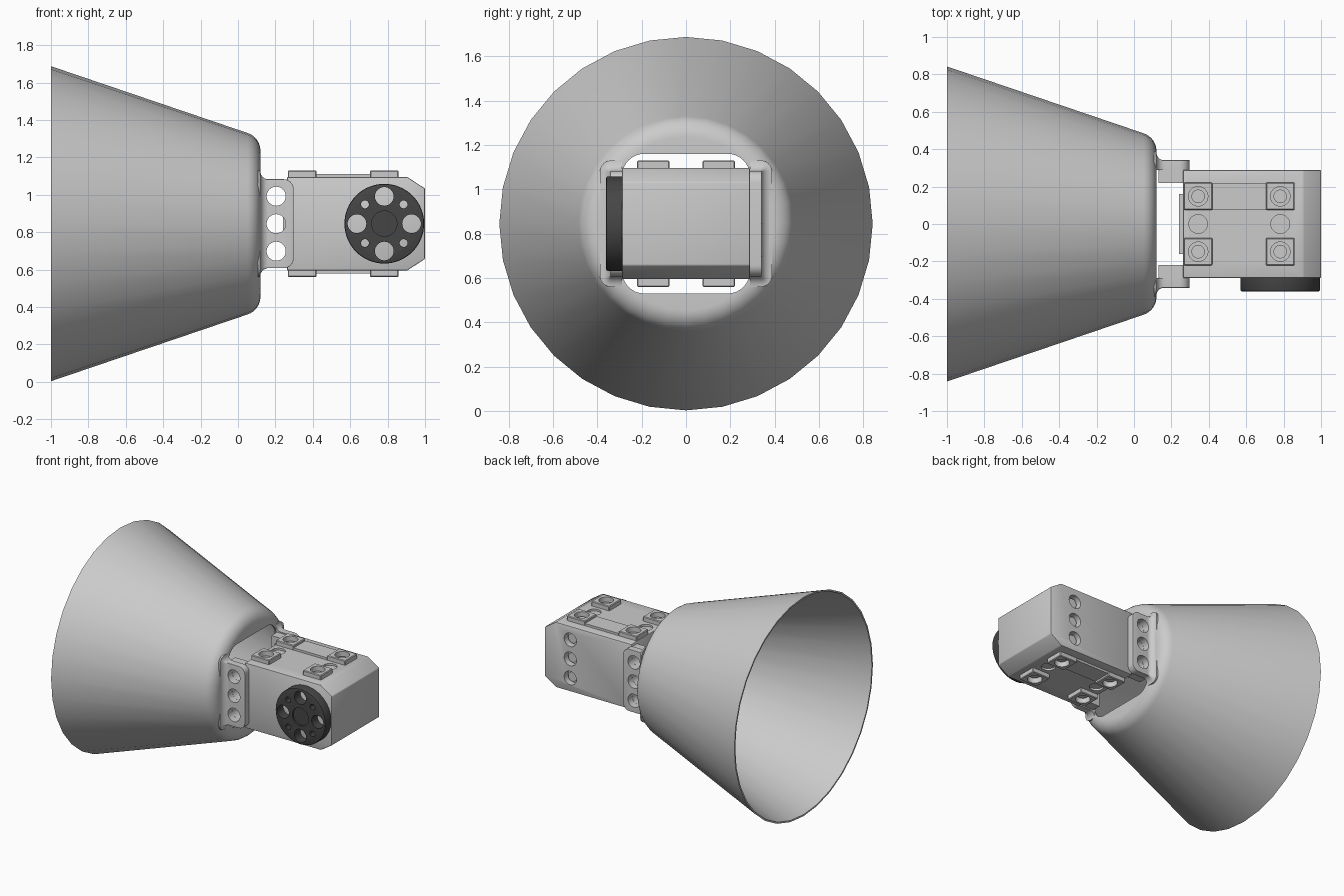
import bpy, bmesh
from math import sin, cos, pi, radians
from mathutils import Vector, Matrix

if "Cube" in bpy.data.objects:
    bpy.data.objects.remove(bpy.data.objects["Cube"])

CZ = 0.845          # height of the main axis


def finish(name, bm, mat=None, angle=30):
    bmesh.ops.recalc_face_normals(bm, faces=bm.faces)
    me = bpy.data.meshes.new(name)
    bm.to_mesh(me)
    bm.free()
    ob = bpy.data.objects.new(name, me)
    bpy.context.collection.objects.link(ob)
    if mat:
        me.materials.append(mat)
    smooth(ob, angle)
    return ob


def smooth(ob, angle=30):
    bpy.ops.object.select_all(action='DESELECT')
    ob.select_set(True)
    bpy.context.view_layer.objects.active = ob
    bpy.ops.object.shade_smooth_by_angle(angle=radians(angle))


def add_box(bm, x0, x1, y0, y1, z0, z1):
    m = Matrix.Translation(((x0 + x1) / 2, (y0 + y1) / 2, (z0 + z1) / 2))
    m = m @ Matrix.Diagonal((x1 - x0, y1 - y0, z1 - z0, 1))
    return bmesh.ops.create_cube(bm, size=1, matrix=m)['verts']


def add_cyl(bm, p0, p1, r, seg=32):
    p0, p1 = Vector(p0), Vector(p1)
    d = p1 - p0
    m = Matrix.Translation((p0 + p1) / 2) @ d.to_track_quat('Z', 'Y').to_matrix().to_4x4()
    bmesh.ops.create_cone(bm, cap_ends=True, segments=seg, radius1=r, radius2=r,
                          depth=d.length, matrix=m)


def loft(rings, loop=False):
    bm = bmesh.new()
    vs = [[bm.verts.new(p) for p in r] for r in rings]
    n = len(vs[0])
    pairs = list(zip(vs, vs[1:])) + ([(vs[-1], vs[0])] if loop else [])
    for a, b in pairs:
        for i in range(n):
            j = (i + 1) % n
            bm.faces.new((a[i], a[j], b[j], b[i]))
    if not loop:
        bm.faces.new(vs[0])
        bm.faces.new(vs[-1])
    return bm


def cut(obs, bm):
    cutter = finish('cutter', bm)
    cutter.hide_render = True
    for ob in obs:
        mod = ob.modifiers.new('cut', 'BOOLEAN')
        mod.operation, mod.solver, mod.object = 'DIFFERENCE', 'EXACT', cutter
        dg = bpy.context.evaluated_depsgraph_get()
        me = bpy.data.meshes.new_from_object(ob.evaluated_get(dg))
        ob.modifiers.clear()
        ob.data = me
        smooth(ob)
    bpy.data.objects.remove(cutter)


# Lampshade-like cone: thin lathed shell with a rounded shoulder
def shell(off):
    arc = [(0.02 + (0.1 - off) * cos(a), 0.39 + (0.1 - off) * sin(a))
           for a in [radians(72 - 9 * k) for k in range(9)]]
    return [(-1, 0.842 - off)] + arc + [(0.12 - off, 0.22)]


prof = shell(0) + shell(0.012)[::-1]
SEG = 32
rings = [[(x, r * cos(2 * pi * k / SEG), CZ + r * sin(2 * pi * k / SEG)) for x, r in prof]
         for k in range(SEG)]
cone = finish('cone_shell', loft(rings, loop=True), angle=40)

# Rounded rectangular opening in the cone's front wall
bm = bmesh.new()
add_box(bm, 0.0, 0.3, -0.288, 0.288, CZ - 0.315, CZ + 0.315)
edges = [e for e in bm.edges if abs(e.verts[0].co.x - e.verts[1].co.x) > 0.1]
bmesh.ops.bevel(bm, geom=edges, offset=0.1, segments=8, profile=0.5, affect='EDGES')
cut([cone], bm)

# Mounting tabs: filleted at the wall, rounded at the free corners
sections = [(0.106, 0.235, 0.05)]
for k in range(7):
    a = k * pi / 12
    sections.append((0.168 - 0.05 * cos(a), 0.235, max(0.003, 0.05 * (1 - sin(a)))))
for k in range(7):
    a = k * pi / 12
    sections.append((0.245 + 0.052 * sin(a), 0.183 + 0.052 * cos(a), 0.003))
tabs = []
for side, label in ((-1, 'front'), (1, 'back')):
    rings = []
    for x, h, f in sections:
        ring = [(x, side * 0.289, CZ - h - f)]
        for s, start in ((-1, -pi / 2), (1, 0)):
            for k in range(7):
                a = start + k * pi / 12
                ring.append((x, side * (0.338 + f * cos(a)), CZ + s * h + f * sin(a)))
        ring.append((x, side * 0.289, CZ + h + f))
        rings.append(ring)
    tabs.append(finish(label + '_tab', loft(rings)))

# Motor case: chamfered end
bm = bmesh.new()
outline = [(0.262, 0.595), (0.905, 0.595), (1, 0.657), (1, 1.033), (0.905, 1.095), (0.262, 1.095)]
rings = [[(x, y, z) for x, z in outline] for y in (-0.289, 0.289)]
bm.free()
bm = loft(rings)
bmesh.ops.bevel(bm, geom=bm.edges[:], offset=0.006, segments=2, profile=0.5, affect='EDGES')
case = finish('motor_case', bm)

# Case ears behind the tabs, and rear socket block
bm = bmesh.new()
for s in (-1, 1):
    y0, y1 = sorted((s * 0.22, s * 0.288))
    add_box(bm, 0.13, 0.27, y0, y1, CZ - 0.23, CZ + 0.23)
ears = finish('case_ears', bm)
bm = bmesh.new()
add_box(bm, 0.24, 0.28, -0.16, 0.16, CZ - 0.08, CZ + 0.08)
finish('rear_socket', bm)

# Square pads and joining strips on top and bottom
bm, strips = bmesh.new(), bmesh.new()
holes, recess = bmesh.new(), bmesh.new()
for s in (-1, 1):
    z = lambda h: CZ + s * h
    for x in (0.343, 0.782):
        for y in (-0.148, 0.148):
            lo, hi = sorted((z(0.24), z(0.285)))
            add_box(bm, x - 0.077, x + 0.077, y - 0.073, y + 0.073, lo, hi)
            add_cyl(holes, (x, y, z(0.225)), (x, y, z(0.3)), 0.052)
        add_cyl(recess, (x, 0, z(0.235)), (x, 0, z(0.3)), 0.05)
    lo, hi = sorted((z(0.24), z(0.267)))
    add_box(strips, 0.42, 0.705, 0.076, 0.22, lo, hi)
bmesh.ops.bevel(bm, geom=bm.edges[:], offset=0.005, segments=1, affect='EDGES')
pads = finish('case_pads', bm, angle=20)
finish('case_strips', strips)
cut([case, pads], holes)

# Three blind holes on the case back side
for k in (-1, 0, 1):
    add_cyl(recess, (0.782, 0.24, CZ + k * 0.147), (0.782, 0.35, CZ + k * 0.147), 0.052)
cut([case], recess)

# Bolt heads sunk in the pad and side holes
bm = bmesh.new()
for s in (-1, 1):
    for x in (0.343, 0.782):
        for y in (-0.148, 0.148):
            add_cyl(bm, (x, y, CZ + s * 0.22), (x, y, CZ + s * 0.255), 0.036)
for k in (-1, 0, 1):
    add_cyl(bm, (0.782, 0.23, CZ + k * 0.147), (0.782, 0.262, CZ + k * 0.147), 0.036)
finish('bolt_heads', bm)

# Through holes in tabs and ears
bm = bmesh.new()
for k in (-1, 0, 1):
    add_cyl(bm, (0.204, -0.5, CZ + k * 0.147), (0.204, 0.5, CZ + k * 0.147), 0.051)
cut(tabs + [ears, case], bm)

# Dark output wheel on the front side
dark = bpy.data.materials.new('dark_grey')
dark.diffuse_color = (0.06, 0.06, 0.06, 1)
dark.use_nodes = True
dark.node_tree.nodes["Principled BSDF"].inputs["Base Color"].default_value = dark.diffuse_color
bm = bmesh.new()
add_cyl(bm, (0.782, -0.285, CZ), (0.782, -0.36, CZ), 0.213, 64)
rim = [e for e in bm.edges if all(v.co.y < -0.35 for v in e.verts)]
bmesh.ops.bevel(bm, geom=rim, offset=0.008, segments=2, profile=0.5, affect='EDGES')
wheel = finish('output_wheel', bm, dark)
bm = bmesh.new()
for k in range(8):
    a = k * pi / 4
    x, z = 0.782 + 0.146 * cos(a), CZ + 0.146 * sin(a)
    add_cyl(bm, (x, -0.4, z), (x, -0.2, z), 0.021 if k % 2 else 0.05)
add_cyl(bm, (0.782, -0.4, CZ), (0.782, -0.348, CZ), 0.068)
cut([wheel], bm)
